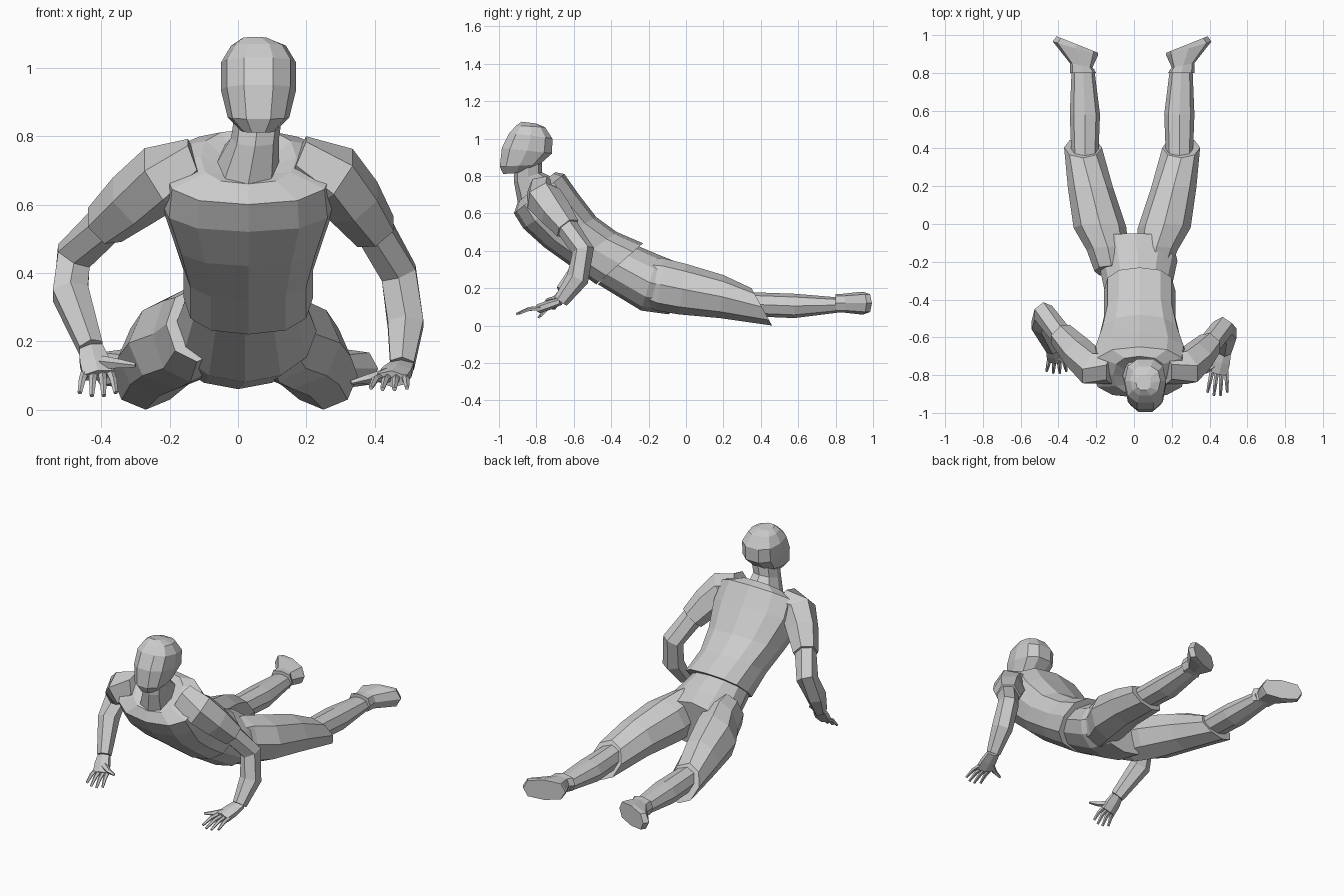
import bpy, bmesh, math
from mathutils import Vector

cube = bpy.data.objects.get("Cube")
if cube:
    bpy.data.objects.remove(cube, do_unlink=True)

grey = bpy.data.materials.new("light_grey")
grey.use_nodes = True
grey.diffuse_color = (.6, .6, .6, 1)
shader = grey.node_tree.nodes["Principled BSDF"]
shader.inputs["Base Color"].default_value = grey.diffuse_color


def loft(name, rings, sides=8, power=.8):
    """Skin a row of rounded rings, each (centre, half axis u, half axis v)."""
    def rounded(value):
        return math.copysign(abs(value) ** power, value)

    bm = bmesh.new()
    rows = []
    for centre, u, v in rings:
        row = []
        for i in range(sides):
            angle = math.tau * i / sides
            offset = u * rounded(math.cos(angle)) + v * rounded(math.sin(angle))
            row.append(bm.verts.new(centre + offset))
        rows.append(row)
    for lower, upper in zip(rows, rows[1:]):
        for i in range(sides):
            j = (i + 1) % sides
            bm.faces.new((lower[i], lower[j], upper[j], upper[i]))
    bm.faces.new(rows[0])
    bm.faces.new(rows[-1])
    bmesh.ops.recalc_face_normals(bm, faces=bm.faces)
    mesh = bpy.data.meshes.new(name)
    bm.to_mesh(mesh)
    bm.free()
    mesh.materials.append(grey)
    obj = bpy.data.objects.new(name, mesh)
    bpy.context.collection.objects.link(obj)


def section(x, half_width, back_y, back_z, front_y, front_z):
    """Ring spanning from a back point to a front point."""
    back, front = Vector((x, back_y, back_z)), Vector((x, front_y, front_z))
    return (back + front) / 2, Vector((half_width, 0, 0)), (back - front) / 2


def body(name, rows, sides=8, power=.8):
    loft(name, [section(*row) for row in rows], sides, power)


def tube(name, path, radii, sides=6, flatness=1):
    """Limb along a path; flatness is the thickness relative to the width."""
    points = [Vector(p) for p in path]
    last = len(points) - 1
    rings = []
    for i, (point, radius) in enumerate(zip(points, radii)):
        tangent = points[min(i + 1, last)] - points[max(i - 1, 0)]
        thick = tangent.cross(Vector((1, 0, 0))).normalized()
        wide = tangent.cross(thick).normalized()
        rings.append((point, thick * radius * flatness, wide * radius))
    loft(name, rings, sides, power=1)


# Shirt, with an inset neck opening and a slightly flared hem
body("shirt", [
    (.03, .09, -.74, .77, -.88, .67),
    (.03, .14, -.7, .82, -.9, .66),
    (.03, .25, -.65, .81, -.92, .6),
    (.03, .26, -.58, .71, -.87, .52),
    (.03, .22, -.48, .58, -.76, .42),
    (.03, .19, -.37, .5, -.62, .32),
    (.03, .19, -.23, .44, -.48, .22),
], sides=12)

# Trouser seat
body("trouser_seat", [
    (.02, .17, -.29, .44, -.47, .22),
    (.02, .21, -.15, .38, -.24, .08),
    (0, .2, -.05, .34, -.09, .06),
], sides=12, power=1)

# Neck and head
body("neck", [
    (.03, .09, -.71, .79, -.9, .66),
    (.05, .07, -.77, .82, -.92, .77),
    (.06, .07, -.77, .88, -.92, .85),
])
body("head", [
    (.06, .05, -.84, .82, -.98, .81),
    (.06, .09, -.78, .86, -1, .85),
    (.06, .11, -.71, .92, -.99, .95),
    (.06, .11, -.71, 1, -.95, 1.03),
    (.06, .08, -.75, 1.06, -.91, 1.07),
    (.05, .04, -.8, 1.08, -.88, 1.09),
], sides=10)

# Legs, mirrored with a slight sideways shift
for side, sign, shift in (("left", 1, 0), ("right", -1, -.02)):
    def leg(name, rows, power):
        body(side + name, [(sign * x + shift, *rest) for x, *rest in rows],
             power=power)

    def foot_ring(x, y, length, turn, height):
        return (Vector((sign * x + shift, y, .12)),
                Vector((sign * length, length * turn, 0)),
                Vector((0, 0, height)))

    leg("_trouser_leg", [
        (.1, .09, -.22, .36, -.28, .14),
        (.12, .11, -.12, .36, -.16, .08),
        (.16, .14, 0, .33, -.04, .06),
        (.21, .12, .2, .27, .18, .04),
        (.25, .1, .35, .2, .46, 0),
    ], power=1)
    leg("_calf", [
        (.24, .07, .3, .18, .34, .05),
        (.24, .08, .58, .17, .58, .04),
        (.25, .06, .82, .15, .82, .07),
    ], power=.9)

    # Foot turned outward with the sole facing backward
    loft(side + "_foot", [
        foot_ring(.25, .8, .07, 0, .05),
        foot_ring(.26, .84, .06, .2, .05),
        foot_ring(.29, .93, .12, .3, .06),
        foot_ring(.28, .95, .11, .4, .06),
    ], power=.7)


def arm(side, shoulder, joints, knuckles, reach, thumb_tip):
    """Arm in a short sleeve, ending in a spread hand."""
    upper, bicep, elbow, forearm, wrist = joints = [Vector(p) for p in joints]
    tube(side + "_arm", joints, (.05, .06, .06, .06, .04))
    cuff = bicep.lerp(elbow, .25)
    tube(side + "_sleeve", [shoulder, upper, upper.lerp(bicep, .6), cuff],
         (.08, .1, .09, .07))

    # Palm, four fingers fanned out, and a thumb
    knuckles, reach, thumb_tip = map(Vector, (knuckles, reach, thumb_tip))
    palm = wrist.lerp(knuckles, .5)
    tube(side + "_palm", [wrist, palm, knuckles], (.04, .05, .05), flatness=.5)
    across = Vector((.025, 0, 0))
    for i in range(4):
        spread = i - 1.5
        base = knuckles + across * spread - reach * .1
        tip = base + reach * (1.1 - spread ** 2 * .07) + across * spread * .4
        bend = base.lerp(tip, .5) + Vector((0, 0, .01))
        tube(f"{side}_finger_{i + 1}", [base, bend, tip], (.013, .011, .007), 5)
    root = palm.lerp(thumb_tip, .2)
    bend = root.lerp(thumb_tip, .55) - Vector((0, .01, 0))
    tube(side + "_thumb", [root, bend, thumb_tip], (.02, .014, .007), 5)


arm("left", shoulder=(.17, -.77, .73),
    joints=[(.28, -.76, .68), (.38, -.66, .56), (.47, -.55, .4),
            (.49, -.58, .25), (.48, -.67, .13)],
    knuckles=(.45, -.79, .09), reach=(-.01, -.12, -.03),
    thumb_tip=(.33, -.79, .08))
arm("right", shoulder=(-.12, -.77, .72),
    joints=[(-.22, -.76, .68), (-.36, -.62, .57), (-.48, -.47, .45),
            (-.49, -.53, .34), (-.43, -.66, .18)],
    knuckles=(-.41, -.72, .1), reach=(0, -.07, -.06),
    thumb_tip=(-.3, -.75, .13))
